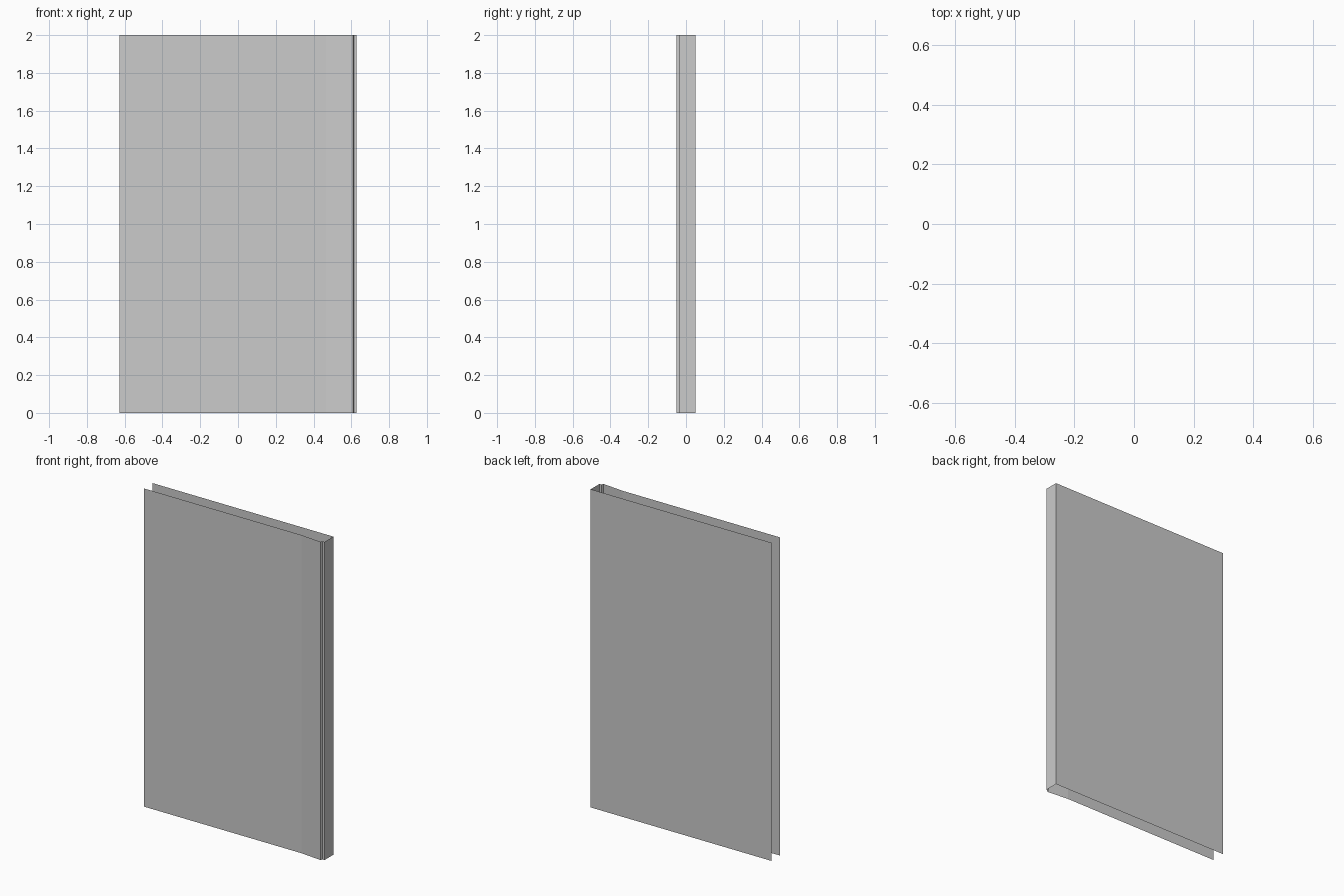
import bpy

if "Cube" in bpy.data.objects:
    bpy.data.objects.remove(bpy.data.objects["Cube"])

HEIGHT = 2.0
HALF_W = 0.628      # half width of the panels
BACK_Y = 0.05       # plane of the back sheet
FRONT_Y = -0.037    # plane of the front sheet
RIDGE = (0.608, -0.05)
STRIP_X = 0.466


def upright_sheet(name, profile):
    """Raise an open plan profile into a thin, uncapped vertical sheet."""
    n = len(profile)
    verts = [(x, y, z) for z in (0.0, HEIGHT) for x, y in profile]
    faces = [(i, i + 1, n + i + 1, n + i) for i in range(n - 1)]
    mesh = bpy.data.meshes.new(name)
    mesh.from_pydata(verts, [], faces)
    obj = bpy.data.objects.new(name, mesh)
    bpy.context.collection.objects.link(obj)
    return obj


# Wide front sheet, left end open
upright_sheet("front_panel", [(-HALF_W, FRONT_Y), (STRIP_X, FRONT_Y)])

# Slightly raised strip, its bevel and the narrow return to the corner
upright_sheet("edge_strip", [(STRIP_X, FRONT_Y), RIDGE,
                             (0.613, FRONT_Y), (HALF_W, FRONT_Y)])

# Right side wall
upright_sheet("side_panel", [(HALF_W, FRONT_Y), (HALF_W, BACK_Y)])

# Full-width back sheet
upright_sheet("back_panel", [(HALF_W, BACK_Y), (-HALF_W, BACK_Y)])
